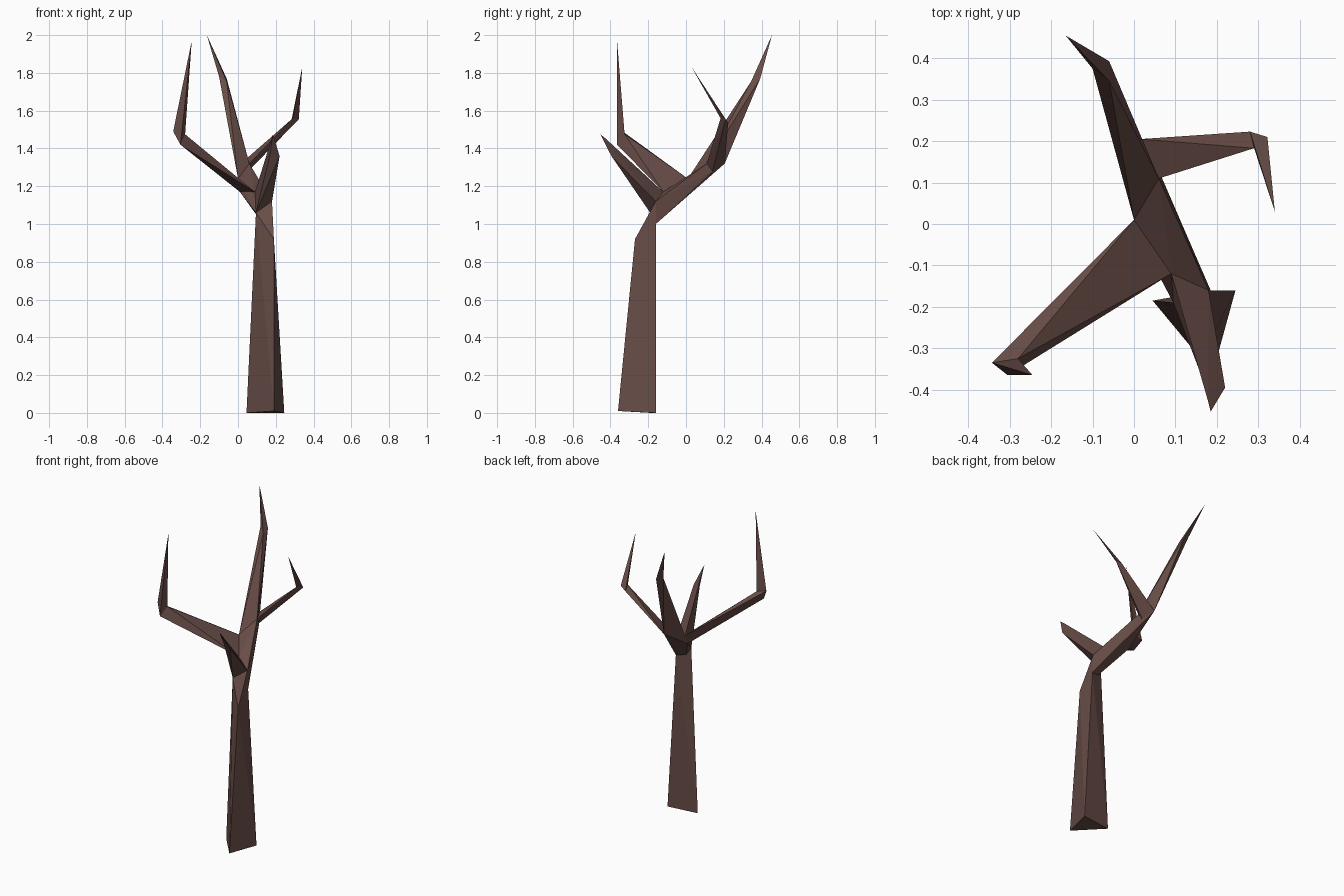
import bpy, bmesh

if "Cube" in bpy.data.objects:
    bpy.data.objects.remove(bpy.data.objects["Cube"])

bark = bpy.data.materials.new("bark_brown")
bark.diffuse_color = (0.138, 0.073, 0.063, 1)
bark.use_nodes = True
bark.node_tree.nodes["Principled BSDF"].inputs["Base Color"].default_value = bark.diffuse_color


def finish(name, bm):
    bmesh.ops.recalc_face_normals(bm, faces=bm.faces)
    mesh = bpy.data.meshes.new(name)
    bm.to_mesh(mesh)
    bm.free()
    mesh.materials.append(bark)
    bpy.context.collection.objects.link(bpy.data.objects.new(name, mesh))


def limb(name, rings, tip=None, cap=False):
    """Three-sided limb skinned through matching rings, optionally ending in a point."""
    bm = bmesh.new()
    loops = [[bm.verts.new(p) for p in ring] for ring in rings]
    for low, high in zip(loops, loops[1:]):
        for i in range(3):
            j = (i + 1) % 3
            bm.faces.new((low[i], low[j], high[j]))
            bm.faces.new((low[i], high[j], high[i]))
    if cap:
        bm.faces.new(loops[0])
    if tip:
        point = bm.verts.new(tip)
        for i in range(3):
            bm.faces.new((loops[-1][i], loops[-1][(i + 1) % 3], point))
    finish(name, bm)


# Shared joints where the trunk divides
trunk_l, trunk_r, trunk_f = (0.095, -0.19, 1.06), (0.185, -0.16, 1.0), (0.19, -0.27, 0.92)
crotch, shoulder = (0.09, -0.12, 1.17), (0.18, -0.16, 1.12)
left_top, left_low = (0.0, 0.01, 1.24), (0.01, -0.03, 1.17)
back_top, back_low, right_low = (0.06, 0.11, 1.32), (0.015, 0.205, 1.32), (0.055, 0.14, 1.28)

trunk_top = [trunk_l, trunk_r, trunk_f]
front_base = [crotch, trunk_l, shoulder]
left_base = [left_top, crotch, left_low]
back_base = [left_top, back_top, back_low]
right_base = [back_top, right_low, back_low]

# Trunk
limb("trunk", [[(0.045, -0.185, 0), (0.245, -0.16, 0), (0.19, -0.36, 0.01)], trunk_top], cap=True)

# Leaning fork, left open where the trunk and branches join it
bm = bmesh.new()
owner = {}
for p in {*trunk_top, *front_base, *left_base, *back_base, *right_base}:
    owner[bm.verts.new(p)] = p
bmesh.ops.convex_hull(bm, input=bm.verts)
joints = [set(r) for r in (trunk_top, front_base, left_base, back_base, right_base)]
inner = [f for f in bm.faces if {owner[v] for v in f.verts} in joints]
bmesh.ops.delete(bm, geom=inner, context='FACES')
finish("fork", bm)

# Branches: base, bend, tip
limb("front_branch",
     [front_base, [(0.178, -0.425, 1.452), (0.17, -0.385, 1.37), (0.22, -0.395, 1.36)]],
     (0.185, -0.453, 1.475))
limb("left_branch",
     [left_base, [(-0.343, -0.335, 1.49), (-0.28, -0.325, 1.475), (-0.305, -0.365, 1.42)]],
     (-0.245, -0.365, 1.97))
limb("back_branch",
     [back_base, [(-0.1, 0.375, 1.78), (-0.06, 0.345, 1.755), (-0.06, 0.393, 1.77)]],
     (-0.165, 0.455, 2.0))
limb("right_branch",
     [right_base, [(0.29, 0.183, 1.56), (0.322, 0.21, 1.555), (0.28, 0.223, 1.535)]],
     (0.34, 0.03, 1.83))
